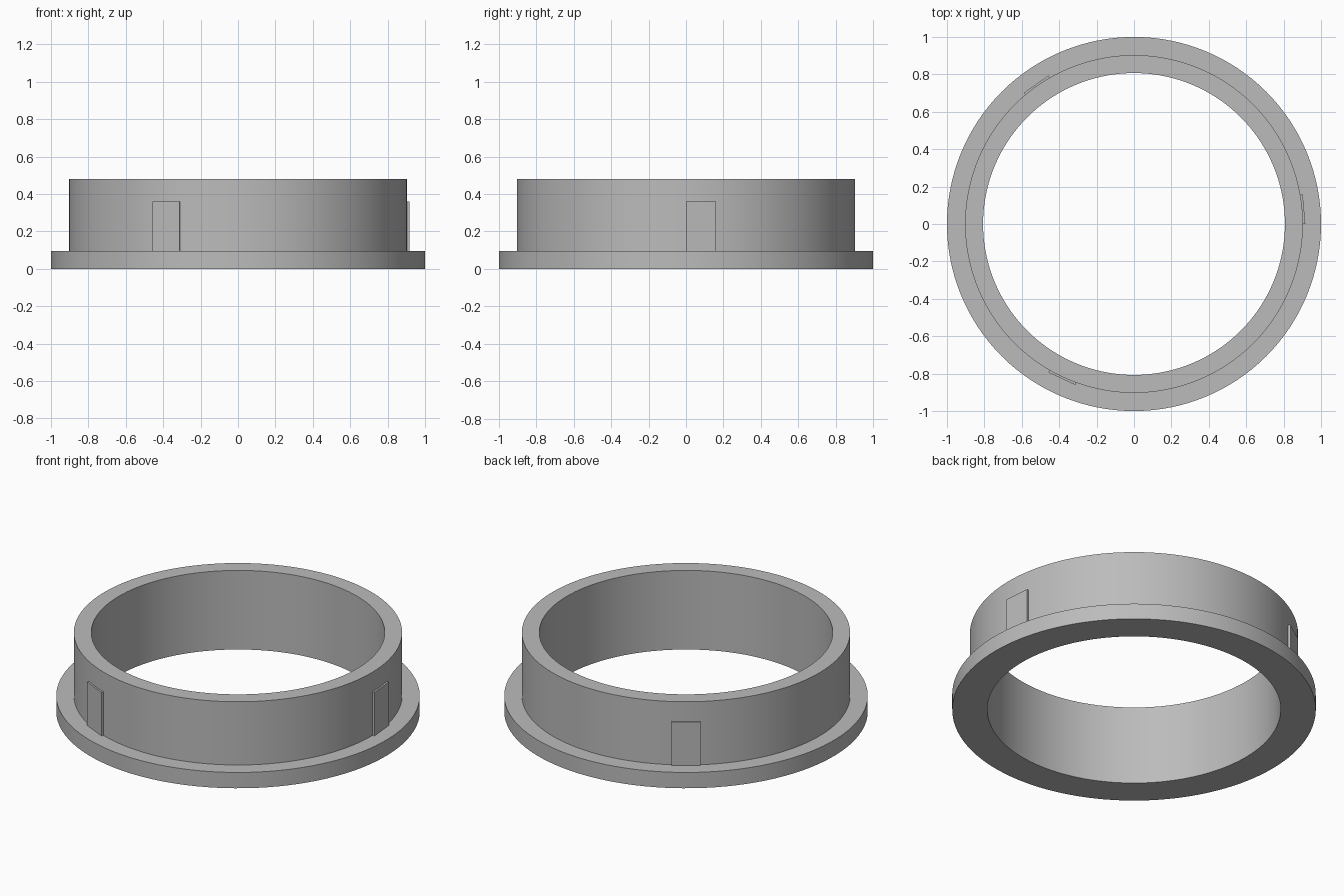
import bpy, bmesh
from math import cos, sin, radians, tau

cube = bpy.data.objects.get("Cube")
if cube:
    bpy.data.objects.remove(cube, do_unlink=True)

grey = bpy.data.materials.new("plain grey")
grey.use_nodes = True
colour = (0.5, 0.5, 0.5, 1)
grey.diffuse_color = colour
grey.node_tree.nodes["Principled BSDF"].inputs["Base Color"].default_value = colour

INNER, WALL, FLANGE = 0.807, 0.903, 1.0
FLANGE_TOP, HEIGHT, TAB_TOP = 0.096, 0.48, 0.36
SEGMENTS = 128


def finish(name, bm):
    bmesh.ops.recalc_face_normals(bm, faces=bm.faces)
    mesh = bpy.data.meshes.new(name)
    bm.to_mesh(mesh)
    bm.free()
    mesh.materials.append(grey)
    obj = bpy.data.objects.new(name, mesh)
    bpy.context.collection.objects.link(obj)
    bpy.ops.object.select_all(action="DESELECT")
    obj.select_set(True)
    bpy.context.view_layer.objects.active = obj
    bpy.ops.object.shade_smooth_by_angle(angle=radians(30))


# Flanged collar: a closed L-shaped section revolved about z
profile = [(INNER, 0), (FLANGE, 0), (FLANGE, FLANGE_TOP),
           (WALL, FLANGE_TOP), (WALL, HEIGHT), (INNER, HEIGHT)]
bm = bmesh.new()
rings = []
for i in range(SEGMENTS):
    a = tau * i / SEGMENTS
    rings.append([bm.verts.new((r * cos(a), r * sin(a), z)) for r, z in profile])
for i, ring in enumerate(rings):
    following = rings[(i + 1) % SEGMENTS]
    for j in range(len(profile)):
        k = (j + 1) % len(profile)
        bm.faces.new((ring[j], following[j], following[k], ring[k]))
finish("flanged_collar", bm)

# Three flat locating tabs on the wall, each spanning ten degrees
for name, start in (("right_tab", 0), ("back_tab", 120), ("front_tab", 240)):
    bm = bmesh.new()
    outline = []
    for r, offset in ((WALL - 0.02, 0), (0.916, 0), (0.916, 10), (WALL - 0.02, 10)):
        a = radians(start + offset)
        outline.append(bm.verts.new((r * cos(a), r * sin(a), FLANGE_TOP)))
    base = bm.faces.new(outline)
    top = bmesh.ops.extrude_face_region(bm, geom=[base])["geom"]
    bmesh.ops.translate(bm, vec=(0, 0, TAB_TOP - FLANGE_TOP),
                        verts=[v for v in top if isinstance(v, bmesh.types.BMVert)])
    finish(name, bm)
